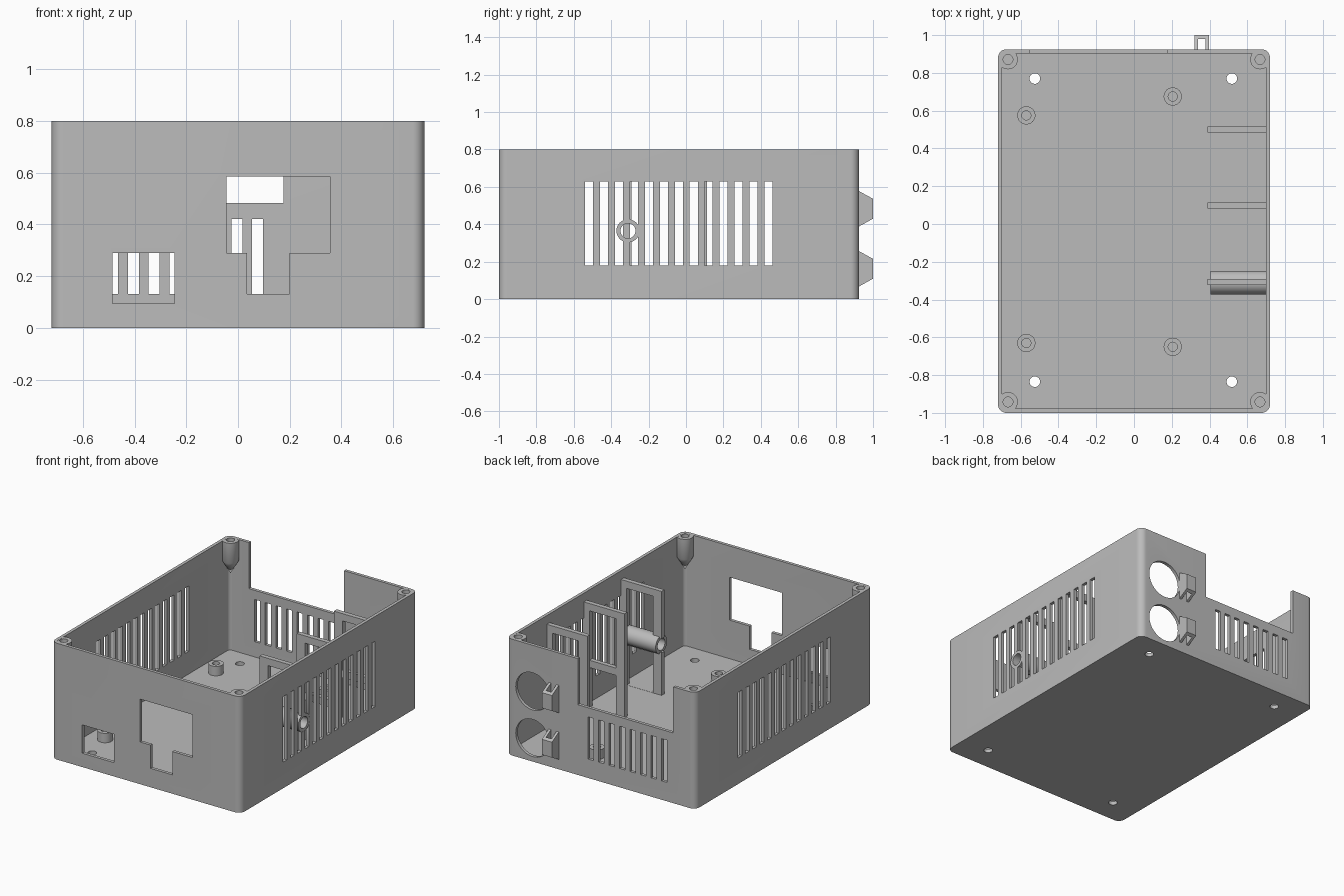
import bpy, bmesh, math
from mathutils import Vector

cube = bpy.data.objects.get("Cube")
if cube:
    bpy.data.objects.remove(cube, do_unlink=True)

grey = bpy.data.materials.new("light_grey_plastic")
grey.use_nodes = True
grey.diffuse_color = (0.5, 0.5, 0.5, 1)
grey.node_tree.nodes["Principled BSDF"].inputs["Base Color"].default_value = (0.5, 0.5, 0.5, 1)

W, FRONT, BACK, H, T = 0.72, -1.0, 0.925, 0.8, 0.022


# ---- helpers ----
def prism(bm, pts, lo, hi, axis):
    """Extrude a 2D outline from lo to hi along an axis."""
    def place(p, d):
        return {"x": (d, p[0], p[1]), "y": (p[0], d, p[1]), "z": (p[0], p[1], d)}[axis]
    a = [bm.verts.new(place(p, lo)) for p in pts]
    b = [bm.verts.new(place(p, hi)) for p in pts]
    bm.faces.new(a)
    bm.faces.new(b)
    for i in range(len(pts)):
        j = (i + 1) % len(pts)
        bm.faces.new((a[i], a[j], b[j], b[i]))


def rect(u0, u1, v0, v1):
    return [(u0, v0), (u1, v0), (u1, v1), (u0, v1)]


def disc(u, v, r, n=32):
    return [(u + r * math.cos(math.tau * i / n), v + r * math.sin(math.tau * i / n)) for i in range(n)]


def rounded(u0, u1, v0, v1, r, n=8):
    pts = []
    corners = [(u1 - r, v1 - r), (u0 + r, v1 - r), (u0 + r, v0 + r), (u1 - r, v0 + r)]
    for k, (u, v) in enumerate(corners):
        for i in range(n + 1):
            a = math.pi / 2 * (k + i / n)
            pts.append((u + r * math.cos(a), v + r * math.sin(a)))
    return pts


def make(name, bm):
    bmesh.ops.recalc_face_normals(bm, faces=bm.faces)
    mesh = bpy.data.meshes.new(name)
    bm.to_mesh(mesh)
    bm.free()
    obj = bpy.data.objects.new(name, mesh)
    bpy.context.collection.objects.link(obj)
    mesh.materials.append(grey)
    return obj


def solid(name, *prisms):
    bm = bmesh.new()
    for p in prisms:
        prism(bm, *p)
    return make(name, bm)


def activate(obj):
    bpy.ops.object.select_all(action="DESELECT")
    obj.select_set(True)
    bpy.context.view_layer.objects.active = obj


def cut(obj, *prisms):
    cutter = solid("cutter", *prisms)
    cutter.hide_render = True
    mod = obj.modifiers.new("cut", "BOOLEAN")
    mod.operation, mod.solver, mod.object = "DIFFERENCE", "EXACT", cutter
    activate(obj)
    bpy.ops.object.modifier_apply(modifier=mod.name)
    bpy.data.objects.remove(cutter, do_unlink=True)


def lathe(name, profile, x, y, n=32):
    """Revolve an (r, z) profile about a vertical axis."""
    bm = bmesh.new()
    vs = [bm.verts.new((r, 0, z)) for r, z in profile]
    es = [bm.edges.new(pair) for pair in zip(vs, vs[1:])]
    bmesh.ops.spin(bm, geom=vs + es, cent=(0, 0, 0), axis=(0, 0, 1),
                   angle=math.tau, steps=n, use_duplicate=False)
    bmesh.ops.remove_doubles(bm, verts=bm.verts, dist=1e-4)
    bmesh.ops.translate(bm, verts=bm.verts, vec=Vector((x, y, 0)))
    return make(name, bm)


# ---- enclosure shell, hollowed from the top ----
shell = solid("enclosure_shell", (rounded(-W, W, FRONT, BACK, 0.045), 0, H, "z"))
cut(shell, (rounded(-W + T, W - T, FRONT + T, BACK - T, 0.023), 0.025, 1, "z"))

# side vents, through both walls
cuts = []
for i in range(13):
    y = -0.54 + 0.08 * i
    cuts.append((rect(y, y + 0.043, 0.18, 0.63), -1, 1, "x"))

# front ports
cuts.append((rect(-0.485, -0.245, 0.095, 0.29), -1.1, -0.9, "y"))
cuts.append(([(-0.045, 0.585), (-0.045, 0.29), (0.035, 0.29), (0.035, 0.13),
              (0.2, 0.13), (0.2, 0.29), (0.355, 0.29), (0.355, 0.585)], -1.1, -0.9, "y"))

# back notch, vents and round sockets
cuts.append((rect(-0.55, 0.175, 0.483, 1), 0.85, 1, "y"))
for i in range(8):
    x = -0.505 + 0.08 * i
    cuts.append((rect(x, x + 0.042, 0.13, 0.42), 0.85, 1, "y"))
SOCKETS = (0.162, 0.483)
for z in SOCKETS:
    cuts.append((disc(0.52, z, 0.128, 48), 0.85, 1, "y"))

# floor mounting holes
for x in (-0.525, 0.518):
    for y in (-0.835, 0.77):
        cuts.append((disc(x, y, 0.028), -0.1, 0.1, "z"))
cut(shell, *cuts)

# ---- side tube ----
TY, TZ = -0.31, 0.365
cut(shell, (disc(TY, TZ, 0.06), 0.65, 0.8, "x"))
tube = solid("side_tube", (disc(TY, TZ, 0.062), 0.405, W - 0.001, "x"))
cut(tube, (disc(TY, TZ, 0.04), 0.3, 0.9, "x"))

# ---- corner screw bosses with conical undersides ----
for side, x in (("left", 0.667), ("right", -0.667)):
    for end, y in (("front", -0.942), ("back", 0.871)):
        lathe(f"{side}_{end}_screw_boss",
              [(0, 0.57), (0.052, 0.66), (0.052, 0.7995), (0.026, 0.7995), (0.026, 0.67), (0, 0.67)], x, y)

# ---- board standoffs on the floor ----
for i, (x, y) in enumerate([(-0.57, 0.575), (0.205, 0.675), (-0.57, -0.63), (0.205, -0.65)]):
    lathe(f"board_standoff_{i + 1}",
          [(0, 0.015), (0.048, 0.015), (0.048, 0.09), (0.024, 0.09), (0.024, 0.03), (0, 0.03)], x, y)

# ---- upright support frames against the left wall ----
for i, y in enumerate((0.5, 0.097, -0.307)):
    lo, hi = y - 0.016, y + 0.016
    frame = solid(f"support_frame_{i + 1}", (rect(0.39, 0.71, 0.015, 0.74), lo, hi, "y"))
    cut(frame, (rect(0.455, 0.655, 0.35, 0.69), lo - 0.1, hi + 0.1, "y"),
        (rect(0.455, 0.655, 0.026, 0.3), lo - 0.1, hi + 0.1, "y"))
    if i == 2:
        cut(frame, (disc(TY, TZ, 0.05), 0.3, 0.9, "x"))

# ---- cable clips on the back ----
for name, z in zip(("lower", "upper"), SOCKETS):
    clip = solid(f"{name}_cable_clip",
                 ([(0.915, z - 0.1), (1, z - 0.053), (1, z + 0.053), (0.915, z + 0.1)], 0.32, 0.397, "x"))
    cut(clip, (rect(0.338, 0.379, 0.925, 0.98), z - 0.3, z + 0.3, "z"))

# ---- shading ----
for obj in bpy.context.scene.objects:
    if obj.type == "MESH" and obj.data.materials and obj.data.materials[0] == grey:
        activate(obj)
        bpy.ops.object.shade_smooth_by_angle(angle=math.radians(30))
